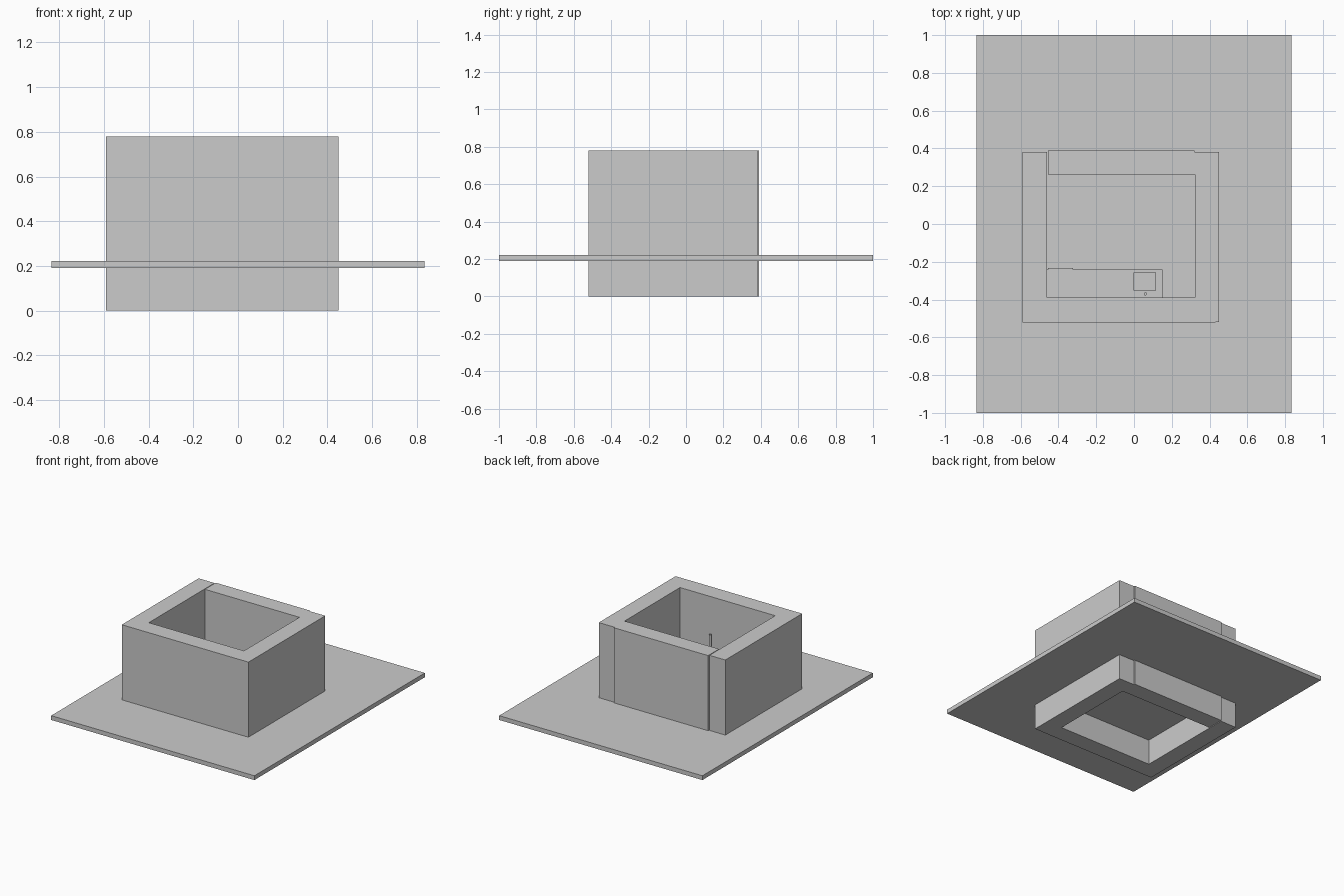
import bpy, bmesh

if "Cube" in bpy.data.objects:
    bpy.data.objects.remove(bpy.data.objects["Cube"])


def box(name, x0, x1, y0, y1, z0, z1):
    bpy.ops.mesh.primitive_cube_add(
        size=1, location=((x0 + x1) / 2, (y0 + y1) / 2, (z0 + z1) / 2))
    ob = bpy.context.object
    ob.name = name
    ob.scale = (x1 - x0, y1 - y0, z1 - z0)
    bpy.ops.object.transform_apply(location=False, rotation=False, scale=True)
    return ob


def rod(name, x, y, r, z0, z1):
    bpy.ops.mesh.primitive_cylinder_add(
        vertices=24, radius=r, depth=z1 - z0, location=(x, y, (z0 + z1) / 2))
    ob = bpy.context.object
    ob.name = name
    bpy.ops.object.shade_smooth_by_angle()
    return ob


def extrude_outline(name, outline, z0, z1):
    bm = bmesh.new()
    face = bm.faces.new([bm.verts.new((x, y, z0)) for x, y in outline])
    top = bmesh.ops.extrude_face_region(bm, geom=[face])["geom"]
    bmesh.ops.translate(bm, vec=(0, 0, z1 - z0),
                        verts=[v for v in top if isinstance(v, bmesh.types.BMVert)])
    bmesh.ops.recalc_face_normals(bm, faces=bm.faces)
    mesh = bpy.data.meshes.new(name)
    bm.to_mesh(mesh)
    bm.free()
    ob = bpy.data.objects.new(name, mesh)
    bpy.context.collection.objects.link(ob)
    return ob


# Floor slab passing through the walls
box("floor_slab", -0.835, 0.835, -1, 1, 0.19, 0.222)

# Walls as one wrapped strip, with a hairline joint at the back left corner
extrude_outline("room_walls", [
    (-0.455, 0.262), (-0.455, 0.39), (0.32, 0.39), (0.32, 0.381),
    (0.45, 0.381), (0.45, -0.52), (0.32, -0.521), (-0.59, -0.521),
    (-0.59, 0.381), (-0.46, 0.381), (-0.46, -0.39), (0.322, -0.39),
    (0.322, 0.262)], 0, 0.78)

# Counter along the front wall with a recessed basin
counter = box("counter", -0.46, 0.15, -0.39, -0.24, 0.222, 0.36)
cutter = box("basin_cutter", 0.0, 0.115, -0.353, -0.258, 0.30, 0.42)
cutter.hide_render = True
cutter.hide_viewport = True
cut = counter.modifiers.new("basin", "BOOLEAN")
cut.object = cutter
cut.operation = "DIFFERENCE"
cut.solver = "EXACT"

# Drain, tap post and front panel
rod("basin_drain", 0.06, -0.305, 0.013, 0.295, 0.305)
rod("tap_post", 0.06, -0.37, 0.008, 0.355, 0.51)
box("cabinet_panel", -0.455, -0.322, -0.248, -0.232, 0.222, 0.365)
